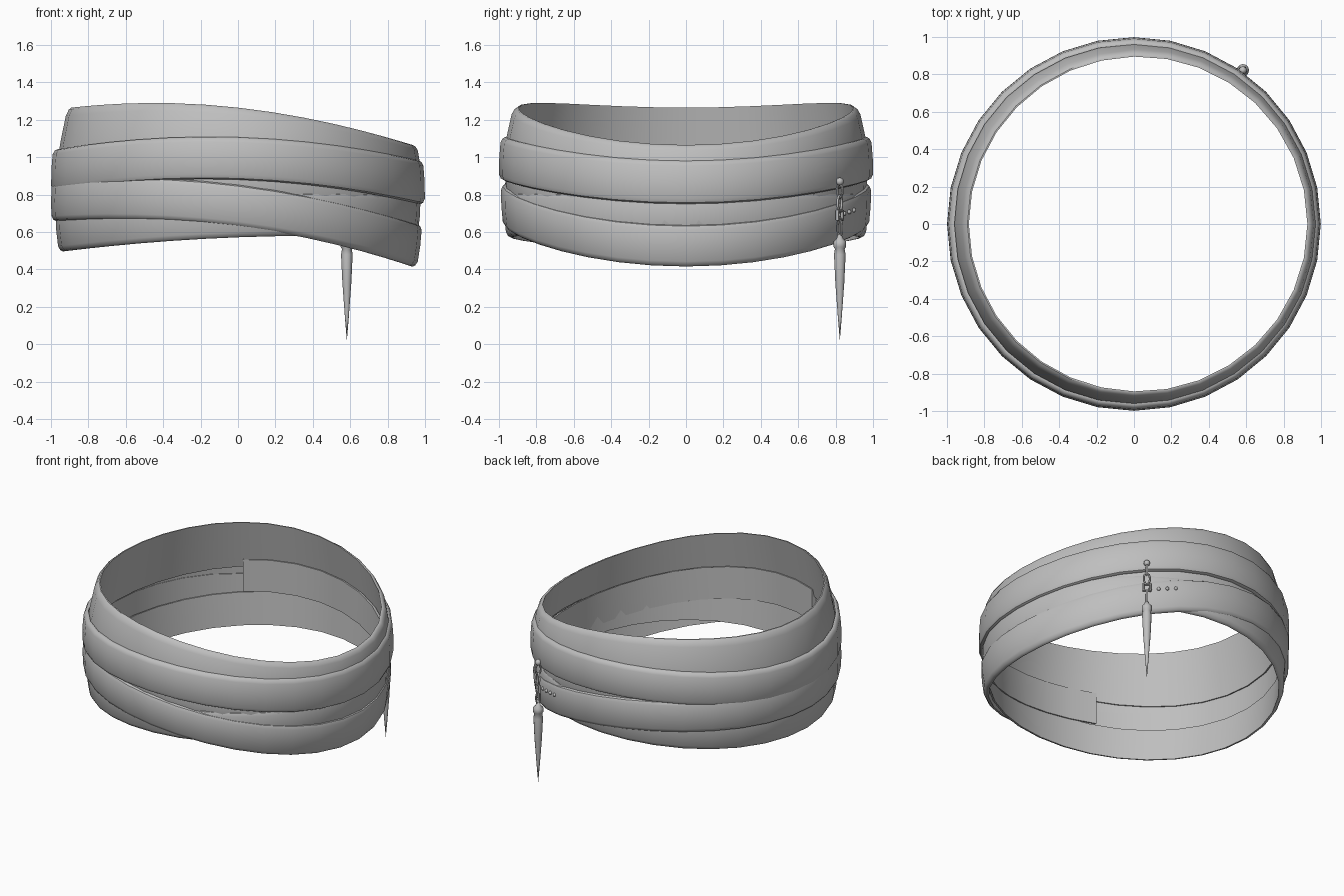
import bpy, bmesh, math
from mathutils import Vector

cube = bpy.data.objects.get("Cube")
if cube:
    bpy.data.objects.remove(cube, do_unlink=True)

grey = bpy.data.materials.new("plain grey")
grey.use_nodes = True
colour = (0.52, 0.52, 0.52, 1)
grey.diffuse_color = colour
grey.node_tree.nodes["Principled BSDF"].inputs["Base Color"].default_value = colour


def finish(name, bm, angle=35):
    """Turn a bmesh into a smooth shaded grey object."""
    bmesh.ops.recalc_face_normals(bm, faces=bm.faces)
    mesh = bpy.data.meshes.new(name)
    bm.to_mesh(mesh)
    bm.free()
    mesh.materials.append(grey)
    ob = bpy.data.objects.new(name, mesh)
    bpy.context.collection.objects.link(ob)
    bpy.ops.object.select_all(action='DESELECT')
    ob.select_set(True)
    bpy.context.view_layer.objects.active = ob
    bpy.ops.object.shade_smooth_by_angle(angle=math.radians(angle))
    return ob


def curve(a, b, c):
    """Height or radius as a quadratic of x on the unit circle."""
    return lambda x: a + b * x + c * x * x


# Strap cross-section: height fraction and inward rounding of the outer face
ROUNDED = [(0, 0.022), (0.03, 0.01), (0.12, 0), (0.5, -0.003),
           (0.88, 0), (0.97, 0.01), (1, 0.022)]


def strap(name, low, high, r_low, r_high, thick=0.03, arc=None, steps=32):
    """Sweep the strap section around the wrist; arc is given in degrees."""
    bm = bmesh.new()
    start, end = arc or (0, 360)
    count = steps if arc is None else steps + 1
    rows = []
    for i in range(count):
        t = math.radians(start + (end - start) * i / steps)
        x = math.cos(t)
        section = []
        for v, inset in ROUNDED:
            section.append((v, -inset))
        section += [(1, -thick), (0, -thick)]
        row = []
        for v, dr in section:
            r = r_low(x) + (r_high(x) - r_low(x)) * v + dr
            z = low(x) + (high(x) - low(x)) * v
            row.append(bm.verts.new((r * x, r * math.sin(t), z)))
        rows.append(row)
    n = len(rows[0])
    for i in range(count if arc is None else count - 1):
        a, b = rows[i], rows[(i + 1) % count]
        for j in range(n):
            k = (j + 1) % n
            bm.faces.new((a[j], b[j], b[k], a[k]))
    if arc:
        bm.faces.new(rows[0])
        bm.faces.new(rows[-1])
    return finish(name, bm)


# The wrapped strap, from the leaning top turn to the lowest turn
strap("top_turn", curve(0.96, -0.03, -0.095), curve(1.265, -0.10, -0.10),
      curve(0.985, 0.005, 0), curve(0.925, 0.022, 0.01))
strap("upper_turn", curve(0.88, -0.035, -0.095), curve(1.107, -0.03, -0.095),
      curve(1.0, 0, 0), curve(0.99, 0, 0))
strap("crossing_turn", curve(0.63, -0.122, -0.092), curve(0.852, -0.122, -0.092),
      curve(0.978, -0.02, 0), curve(0.99, -0.005, 0))
strap("lower_turn", curve(0.572, 0.035, -0.04), curve(0.80, 0.035, -0.04),
      curve(0.96, 0, 0), curve(0.978, 0, 0))
strap("inner_end", curve(0.775, -0.06, -0.10), curve(1.0, -0.06, -0.10),
      curve(0.965, 0, 0), curve(0.965, 0, 0), arc=(-115, 123), steps=22)

# Hanging charm, on the back left of the strap
CHARM = Vector((0.582, 0.822, 0))
OUT = CHARM.normalized()
SIDE = Vector((-OUT.y, OUT.x, 0))


def lathe(name, profile, centre, sides=12):
    bm = bmesh.new()
    verts = [bm.verts.new((r, 0, z)) for r, z in profile]
    edges = [bm.edges.new(p) for p in zip(verts, verts[1:])]
    bmesh.ops.spin(bm, geom=verts + edges, cent=(0, 0, 0), axis=(0, 0, 1),
                   angle=math.tau, steps=sides)
    bmesh.ops.remove_doubles(bm, verts=bm.verts, dist=0.0002)
    bmesh.ops.translate(bm, verts=bm.verts, vec=centre)
    return finish(name, bm, 50)


def link(name, z, half_w, half_h, axis, wire=0.007, sides=12):
    """Oval chain link in the plane of the given axis and z."""
    bm = bmesh.new()
    normal = axis.cross(Vector((0, 0, 1)))
    rings = []
    for i in range(sides):
        t = math.tau * (i + 0.5) / sides
        d = axis * math.cos(t) + Vector((0, 0, math.sin(t)))
        c = CHARM + axis * (half_w * math.cos(t)) + Vector((0, 0, z + half_h * math.sin(t)))
        rings.append([bm.verts.new(c + wire * (d * math.cos(u) + normal * math.sin(u)))
                      for u in (math.tau * k / 6 for k in range(6))])
    for i in range(sides):
        a, b = rings[i], rings[(i + 1) % sides]
        for j in range(6):
            bm.faces.new((a[j], b[j], b[(j + 1) % 6], a[(j + 1) % 6]))
    return finish(name, bm, 60)


def ball(name, centre, radius):
    bm = bmesh.new()
    bmesh.ops.create_uvsphere(bm, u_segments=10, v_segments=6, radius=radius)
    bmesh.ops.translate(bm, verts=bm.verts, vec=centre)
    return finish(name, bm, 60)


lathe("spike", [(0, 0.02), (0.01, 0.14), (0.024, 0.33), (0.031, 0.48),
                (0.026, 0.51), (0.033, 0.52), (0.033, 0.55), (0.018, 0.565),
                (0.01, 0.585), (0, 0.59)], CHARM)
ball("hook_ball", CHARM + Vector((0, 0, 0.87)), 0.021)
link("upper_link", 0.82, 0.018, 0.035, OUT)
link("middle_link", 0.755, 0.02, 0.04, SIDE)
link("square_link", 0.69, 0.032, 0.032, SIDE, 0.01, 4)
link("lower_link", 0.62, 0.014, 0.045, OUT)

# Row of small studs beside the charm
for i in range(4):
    t = math.radians(56 + 3.3 * i)
    ball("stud_%d" % (i + 1),
         Vector((0.982 * math.cos(t), 0.982 * math.sin(t), 0.69 + 0.009 * i)), 0.012)
